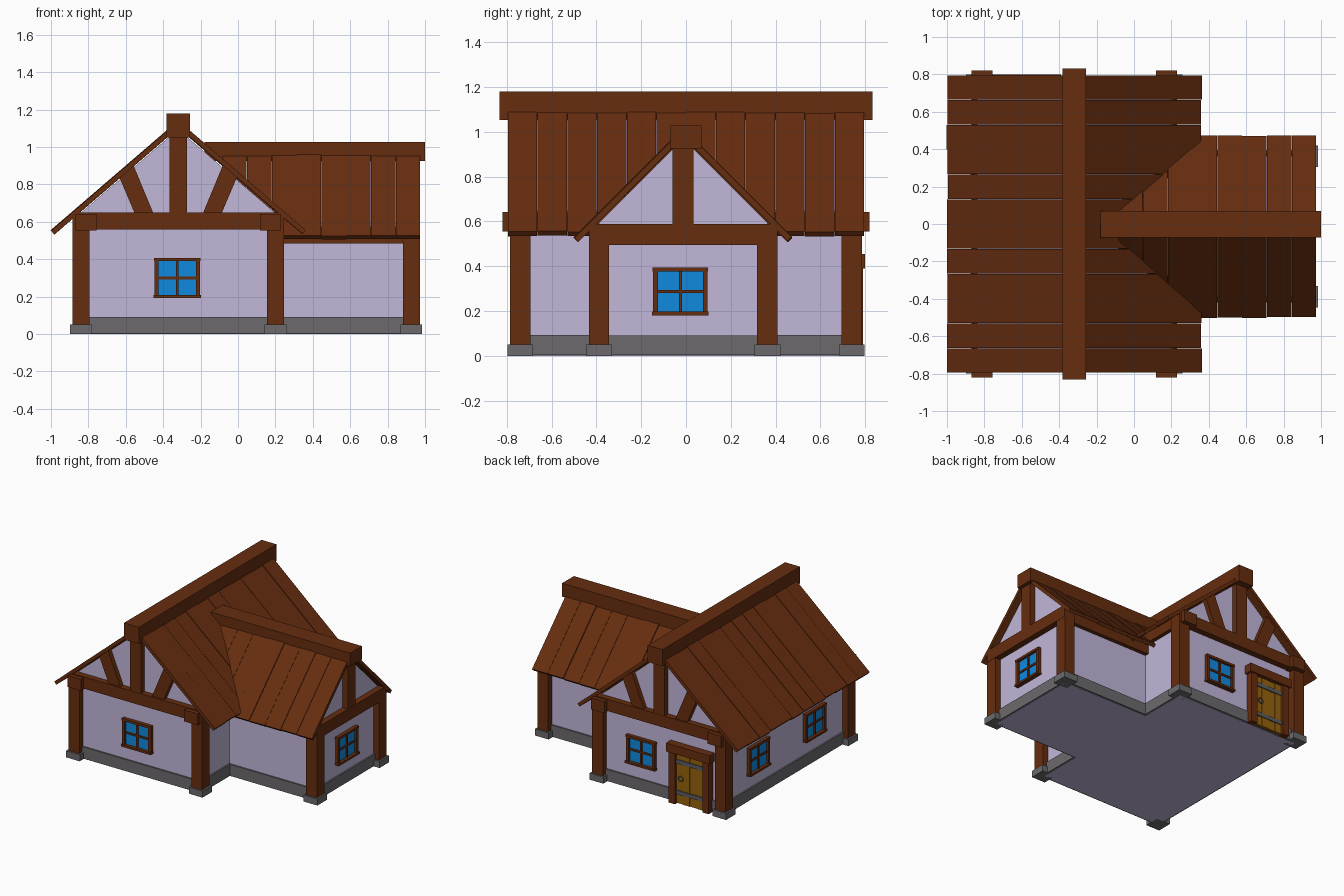
import bpy, bmesh, math, random
from mathutils import Matrix, Vector

if "Cube" in bpy.data.objects:
    bpy.data.objects.remove(bpy.data.objects["Cube"])

random.seed(4)


def material(name, srgb):
    m = bpy.data.materials.new(name)
    lin = [((c / 255 + 0.055) / 1.055) ** 2.4 for c in srgb]
    m.diffuse_color = (*lin, 1)
    m.use_nodes = True
    m.node_tree.nodes["Principled BSDF"].inputs["Base Color"].default_value = m.diffuse_color
    return m


TIMBER = material("brown timber", (102, 45, 15))
PLASTER = material("lavender plaster", (194, 183, 217))
STONE = material("grey stone", (108, 106, 109))
GLASS = material("blue glass", (16, 138, 222))
DOOR = material("golden door wood", (150, 98, 12))
IRON = material("dark iron", (92, 92, 96))


def finish(name, bm, mat, matrix=Matrix()):
    bmesh.ops.recalc_face_normals(bm, faces=bm.faces)
    me = bpy.data.meshes.new(name)
    bm.to_mesh(me)
    bm.free()
    me.materials.append(mat)
    ob = bpy.data.objects.new(name, me)
    ob.matrix_world = matrix
    bpy.context.collection.objects.link(ob)
    return ob


def add_prism(bm, pts, axis, a, b):
    """Extrude a closed (horizontal, z) profile along 'x' or 'y' from a to b."""
    def place(p, t):
        return (p[0], t, p[1]) if axis == 'y' else (t, p[0], p[1])
    lo = [bm.verts.new(place(p, a)) for p in pts]
    hi = [bm.verts.new(place(p, b)) for p in pts]
    n = len(pts)
    bm.faces.new(lo)
    bm.faces.new(hi[::-1])
    for i in range(n):
        bm.faces.new((lo[i], lo[(i + 1) % n], hi[(i + 1) % n], hi[i]))


def prism(name, pts, axis, a, b, mat):
    bm = bmesh.new()
    add_prism(bm, pts, axis, a, b)
    return finish(name, bm, mat)


def boxes(name, mat, specs, matrix=Matrix()):
    """Each spec is (x0, x1, y0, y1, z0, z1)."""
    bm = bmesh.new()
    for x0, x1, y0, y1, z0, z1 in specs:
        add_prism(bm, [(x0, z0), (x1, z0), (x1, z1), (x0, z1)], 'y', y0, y1)
    return finish(name, bm, mat, matrix)


def planks(name, axis, centre, apex, slope, side, run, a, b, count):
    """A row of slightly uneven boards forming one side of a roof."""
    bm = bmesh.new()
    step = (b - a) / count
    d = Vector((side, -slope)).normalized()
    nrm = Vector((side * slope, 1)).normalized()
    for i in range(count):
        lift = random.uniform(-0.004, 0.002)
        top = Vector((centre, apex)) + nrm * lift
        end = top + d * (run * math.hypot(1, slope) - random.uniform(0, 0.008))
        pts = [top, end, end - nrm * 0.026, top - nrm * 0.026]
        add_prism(bm, pts, axis, a + i * step + 0.001, a + (i + 1) * step - 0.001)
    return finish(name, bm, TIMBER)


# Layout: main house runs along y, wing runs along +x
CX, HX, HY, SM = -0.32, 0.52, 0.74, 0.86
CY, HW, XE = -0.013, 0.376, 0.927

# Plaster walls with gables
prism("main_walls", [(CX - HX, 0), (CX + HX, 0), (CX + HX, 1.095 - SM * HX), (CX, 1.095),
                     (CX - HX, 1.095 - SM * HX)], 'y', -HY, HY, PLASTER)
prism("wing_walls", [(CY - HW, 0), (CY + HW, 0), (CY + HW, 0.97 - HW), (CY, 0.97),
                     (CY - HW, 0.97 - HW)], 'x', 0.1, XE, PLASTER)

# Stone footing bands
F = 0.012
boxes("main_footing", STONE, [(CX - HX - F, CX + HX + F, -HY - F, HY + F, 0.003, 0.092)])
boxes("wing_footing", STONE, [(0.1, XE + F, CY - HW - F, CY + HW + F, 0.003, 0.091)])

# Corner posts on stone pads
corners = [(CX + sx * HX, sy * HY, 0.6) for sx in (-1, 1) for sy in (-1, 1)]
corners += [(XE, CY + sy * HW, 0.55) for sy in (-1, 1)]
boxes("corner_posts", TIMBER, [(x - .045, x + .045, y - .045, y + .045, 0.03, h)
                               for x, y, h in corners])
boxes("post_pads", STONE, [(x - .058, x + .058, y - .058, y + .058, 0, 0.05)
                           for x, y, h in corners])

# Horizontal beams
boxes("main_tie_beams", TIMBER, [(CX - HX - .045, CX + HX + .045, s * HY - .047, s * HY + .047,
                                  0.56, 0.65) for s in (-1, 1)])
boxes("main_eave_beams", TIMBER, [(CX + s * .493 - .056, CX + s * .493 + .056, -0.82, 0.82,
                                   0.555, 0.643) for s in (-1, 1)])
boxes("wing_tie_beam", TIMBER, [(XE - .047, XE + .047, CY - HW - .045, CY + HW + .045, 0.495, 0.588)])
boxes("wing_eave_beams", TIMBER, [(0.2, XE, CY + s * HW - .03, CY + s * HW + .03, 0.485, 0.575)
                                  for s in (-1, 1)])

# King posts and slanted gable braces
boxes("main_king_posts", TIMBER, [(CX - .047, CX + .047, s * HY - .045, s * HY + .045, 0.64, 1.08)
                                  for s in (-1, 1)])
boxes("wing_king_post", TIMBER, [(XE - .045, XE + .045, CY - .047, CY + .047, 0.58, 0.95)])
bm = bmesh.new()
for s in (-1, 1):
    for t in (-1, 1):
        add_prism(bm, [(CX + t * u, z) for u, z in
                       ((.13, .64), (.23, .64), (.315, .84), (.24, .905))],
                  'y', s * HY - .035, s * HY + .035)
finish("gable_braces", bm, TIMBER)

# Plank roofs
for s, label in ((-1, "left"), (1, "right")):
    planks(f"main_roof_{label}", 'y', CX, 1.14, SM, s, 0.682, -0.796, 0.796, 12)
for s, label in ((-1, "front"), (1, "back")):
    planks(f"wing_roof_{label}", 'x', CY, 1.015, 1.0, s, 0.49, -0.085, 0.975, 8)

# Ridge beams
boxes("main_ridge_beam", TIMBER, [(CX - .063, CX + .063, -0.832, 0.832, 1.052, 1.18)])
boxes("wing_ridge_beam", TIMBER, [(-0.18, 1.0, -0.072, 0.07, 0.925, 1.028)])


# Windows: local x along the wall, -y outward
def wall_matrix(x, y, z, turn):
    return Matrix.Translation((x, y, z)) @ Matrix.Rotation(math.radians(turn), 4, 'Z')


def window(name, x, y, z, turn):
    m = wall_matrix(x, y, z, turn)
    boxes(name + "_glass", GLASS, [(-.105, .105, -.009, .005, -.09, .09)], m)
    boxes(name + "_frame", TIMBER, [
        (-.122, -.1, -.025, .005, -.1, .1), (.1, .122, -.025, .005, -.1, .1),
        (-.124, .124, -.028, .005, .09, .108), (-.126, .126, -.034, .005, -.106, -.09),
        (-.007, .007, -.018, .005, -.09, .09), (-.1, .1, -.017, .005, -.007, .007)], m)


window("front_window", -0.325, -HY, 0.3, 0)
window("back_window", -0.148, HY, 0.3, 180)
window("left_window_a", CX - HX, 0.34, 0.3, -90)
window("left_window_b", CX - HX, -0.34, 0.3, -90)
window("wing_window", XE, -0.025, 0.287, 90)

# Back door with frame, straps and ring handle
dm = wall_matrix(-0.575, HY, 0, 180)
boxes("door_planks", DOOR, [(-.116 + i * .058, -.06 + i * .058, -.03 - .003 * (i % 2), .005, .005, .395)
                            for i in range(4)], dm)
boxes("door_frame", TIMBER, [(-.17, -.116, -.05, .005, 0, .4), (.116, .17, -.05, .005, 0, .4),
                             (-.185, .185, -.06, .005, .39, .455)], dm)
boxes("door_straps", IRON, [(-.115, .115, -.039, 0, z, z + .03) for z in (.075, .31)], dm)
bpy.ops.mesh.primitive_torus_add(major_radius=.02, minor_radius=.004,
                                 major_segments=12, minor_segments=5)
ring = bpy.context.object
ring.name = "door_ring"
ring.data.materials.append(IRON)
ring.matrix_world = dm @ Matrix.Translation((-.075, -.038, .2)) @ Matrix.Rotation(math.pi / 2, 4, 'X')
